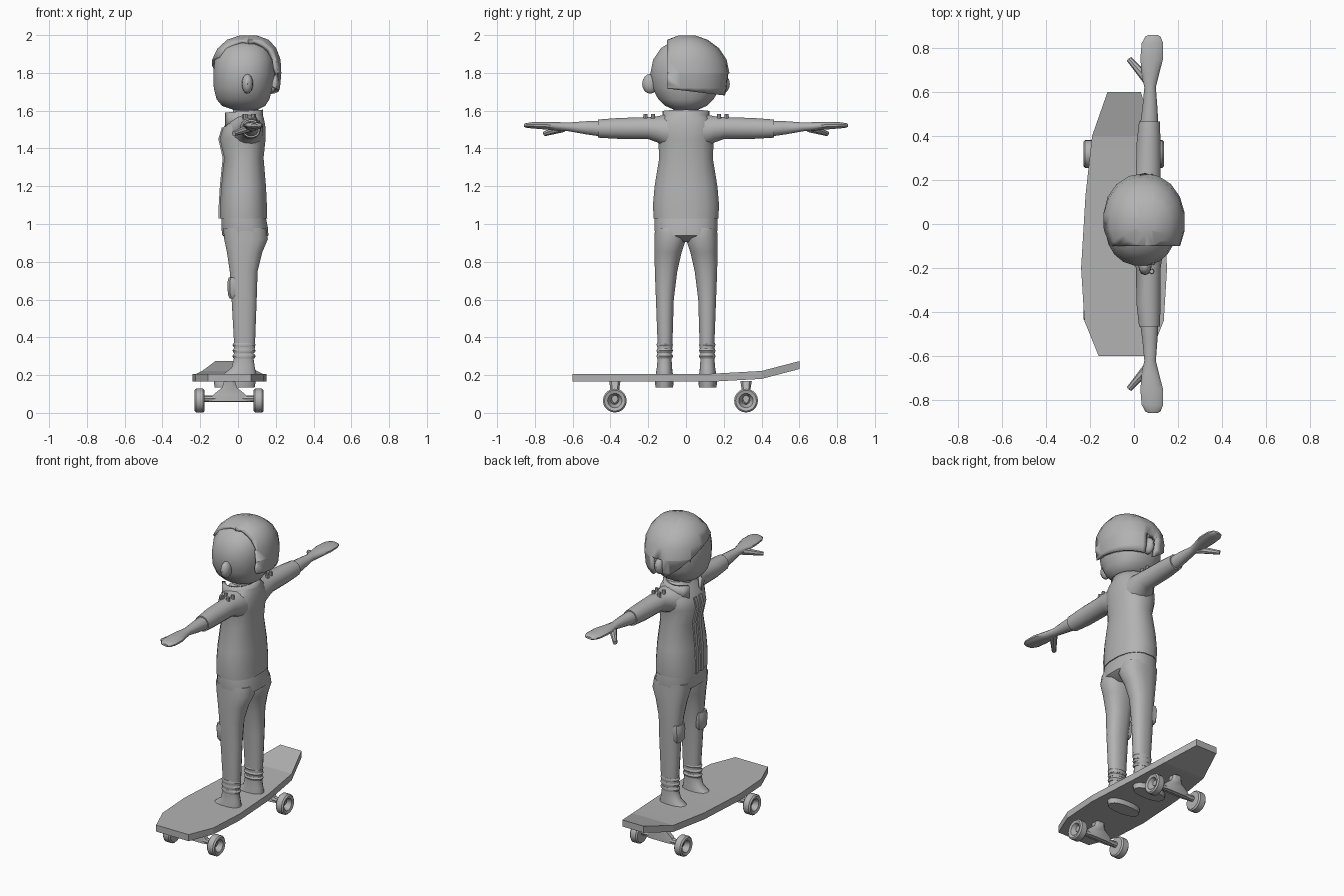
import bpy, bmesh, math
from mathutils import Vector

cube = bpy.data.objects.get("Cube")
if cube:
    bpy.data.objects.remove(cube, do_unlink=True)

GREY = (0.45, 0.45, 0.45, 1)
grey = bpy.data.materials.new("plain grey")
grey.use_nodes = True
grey.diffuse_color = GREY
grey.node_tree.nodes["Principled BSDF"].inputs["Base Color"].default_value = GREY


def finish(name, bm, mirror=False, angle=40, thickness=0):
    """Turn a bmesh into a named, shaded object, optionally mirrored across y."""
    bmesh.ops.recalc_face_normals(bm, faces=bm.faces)
    mesh = bpy.data.meshes.new(name)
    bm.to_mesh(mesh)
    bm.free()
    mesh.materials.append(grey)
    obj = bpy.data.objects.new(name, mesh)
    bpy.context.collection.objects.link(obj)
    bpy.ops.object.select_all(action="DESELECT")
    obj.select_set(True)
    bpy.context.view_layer.objects.active = obj
    bpy.ops.object.shade_smooth_by_angle(angle=math.radians(angle))
    if thickness:
        solid = obj.modifiers.new("thickness", "SOLIDIFY")
        solid.thickness = thickness
        solid.offset = -1
    if mirror:
        mod = obj.modifiers.new("mirror", "MIRROR")
        mod.use_axis = (False, True, False)
        mod.use_mirror_merge = False
    return obj


def loft_mesh(rings, axis="z", sides=16, power=1.0):
    """Skin rings given as (position, low u, high u, low v, high v)."""
    bm = bmesh.new()
    loops = []
    for t, u0, u1, v0, v1 in rings:
        loop = []
        for i in range(sides):
            a = math.tau * (i + 0.5) / sides
            c, s = math.cos(a), math.sin(a)
            u = (u0 + u1) / 2 + (u1 - u0) / 2 * math.copysign(abs(c) ** power, c)
            v = (v0 + v1) / 2 + (v1 - v0) / 2 * math.copysign(abs(s) ** power, s)
            loop.append(bm.verts.new((u, v, t) if axis == "z" else (u, t, v)))
        loops.append(loop)
    for low, high in zip(loops, loops[1:]):
        for i in range(sides):
            j = (i + 1) % sides
            bm.faces.new((low[i], low[j], high[j], high[i]))
    bm.faces.new(loops[0])
    bm.faces.new(loops[-1])
    return bm


def loft(name, rings, axis="z", sides=16, power=1.0, **options):
    return finish(name, loft_mesh(rings, axis, sides, power), **options)


def symmetric(rings):
    """Expand (z, back x, front x, half width) into full rings."""
    return [(z, x0, x1, -w, w) for z, x0, x1, w in rings]


def tube(name, start, end, r0, r1, sides=8, mirror=False):
    bm = bmesh.new()
    a, b = Vector(start), Vector(end)
    bmesh.ops.create_cone(bm, cap_ends=True, segments=sides, radius1=r0, radius2=r1,
                          depth=(b - a).length)
    turn = (b - a).to_track_quat("Z", "Y").to_matrix()
    for v in bm.verts:
        v.co = turn @ v.co + (a + b) / 2
    return finish(name, bm, mirror)


def ball(name, centre, size, mirror=False, sides=12):
    bm = bmesh.new()
    bmesh.ops.create_uvsphere(bm, u_segments=sides, v_segments=8, radius=1)
    for v in bm.verts:
        v.co = Vector(centre) + Vector(p * q for p, q in zip(v.co, size))
    return finish(name, bm, mirror)


# Skateboard deck with a raised tail
BOARD_X = -0.045
bm = bmesh.new()
rows = []
for y, w, z in [(-.6, .115, .165), (-.44, .18, .165), (-.2, .195, .165), (.13, .175, .165),
                (.4, .145, .18), (.6, .075, .232)]:
    rows.append([bm.verts.new((BOARD_X + sx * w, y, z + dz))
                 for sx, dz in ((-1, 0), (1, 0), (1, .042), (-1, .042))])
for a, b in zip(rows, rows[1:]):
    for i in range(4):
        j = (i + 1) % 4
        bm.faces.new((a[i], a[j], b[j], b[i]))
bm.faces.new(rows[0])
bm.faces.new(rows[-1])
finish("deck", bm, angle=5)

# Trucks and dished wheels
for end, y in (("front", -.377), ("rear", .318)):
    loft(end + "_truck_stem", [(.06, -.16, .07, y - .02, y + .02), (.1, -.13, .04, y - .022, y + .022),
                               (.135, -.085, -.005, y - .026, y + .026),
                               (.17, -.075, -.015, y - .032, y + .032)], sides=8, power=.6)
    tube(end + "_axle", (-.2, y, .075), (.11, y, .075), .018, .018)
    for side, sx in (("right", -1), ("left", 1)):
        bm = bmesh.new()
        rings = []
        for r, off in ((.012, .15), (.02, .14), (.038, .178), (.055, .183), (.063, .175),
                       (.063, .138), (.055, .13), (.012, .13)):
            rings.append([bm.verts.new((BOARD_X - .002 + sx * off, y + r * math.cos(a), .065 + r * math.sin(a)))
                          for a in (math.tau * k / 20 for k in range(20))])
        for a, b in zip(rings, rings[1:]):
            for k in range(20):
                m = (k + 1) % 20
                bm.faces.new((a[k], a[m], b[m], b[k]))
        bm.faces.new(rings[0])
        bm.faces.new(rings[-1])
        finish(end + "_" + side + "_wheel", bm)

# Legs, boots and knee pads
loft("legs", [(.34, -.02, .09, .072, .15), (.6, -.035, .1, .064, .16), (.75, -.045, .105, .045, .166),
              (.85, -.06, .13, .022, .168), (.92, -.075, .16, -.002, .168), (.98, -.08, .15, -.005, .166)],
     mirror=True, power=.85)
loft("pelvis", symmetric([(.905, -.04, .11, .1), (.94, -.085, .163, .165), (.98, -.09, .16, .17),
                          (1.03, -.09, .15, .168)]), power=.8)
loft("boots", [(.135, -.125, .09, .068, .162), (.165, -.13, .095, .064, .166), (.2, -.085, .1, .068, .162),
               (.24, -.035, .09, .073, .155), (.29, -.022, .083, .076, .151), (.36, -.022, .086, .073, .153)],
     mirror=True, power=.85)
for i, z in enumerate((.3, .33, .36)):
    loft("boot_cuffs_" + str(i + 1), [(z - .012, -.024, .088, .073, .153), (z, -.031, .095, .068, .157),
                                      (z + .011, -.024, .088, .073, .153)], mirror=True)
loft("knee_pads", [(.605, -.044, 0, .085, .14), (.625, -.055, .01, .072, .152),
                   (.69, -.058, .01, .068, .158), (.718, -.05, 0, .072, .152)],
     sides=8, power=.6, mirror=True)

# Jacket body with a raised front opening
body = [(1.03, -.096, .157, .174), (1.1, -.096, .155, .178), (1.2, -.09, .15, .169), (1.35, -.075, .137, .144),
        (1.45, -.098, .148, .15), (1.51, -.08, .148, .16), (1.56, -.045, .138, .13), (1.6, -.015, .125, .085)]
loft("jacket", symmetric(body), power=.85)
loft("jacket_opening", [(z, x0 - .008, x0 + .03, .012, .04) for z, x0, x1, w in body[:6]],
     sides=4, power=.3, mirror=True)

# Sleeves, forearms and hands
loft("sleeves", [(.09, -.06, .135, 1.39, 1.585), (.15, -.025, .13, 1.43, 1.572), (.2, .008, .122, 1.448, 1.567),
                 (.36, .01, .122, 1.45, 1.562), (.465, .022, .118, 1.456, 1.554)], axis="y", mirror=True)
loft("forearms_and_hands", [(.45, .026, .112, 1.462, 1.547), (.52, .036, .108, 1.472, 1.546),
                            (.62, .046, .1, 1.49, 1.538), (.68, .034, .115, 1.494, 1.54),
                            (.75, .027, .134, 1.5, 1.542), (.82, .033, .134, 1.506, 1.539),
                            (.85, .05, .122, 1.51, 1.534), (.858, .065, .107, 1.515, 1.529)],
     axis="y", sides=12, mirror=True)
tube("thumbs", (.065, .65, 1.51), (-.022, .748, 1.478), .024, .013, mirror=True)

# Shoulder studs
for i, (x, y) in enumerate(((.035, .175), (.085, .175), (.04, .215), (.08, .215))):
    tube("shoulder_studs_" + str(i + 1), (x, y, 1.55), (x, y, 1.583), .013, .01, mirror=True)

# Open collar and neck
bm = bmesh.new()
bands = []
for i in range(17):
    a = math.radians(-150 + 300 * i / 16)
    c, s = math.cos(a), math.sin(a)
    bands.append([bm.verts.new((.025 + r * c, (r + .018) * s, z + .008 * c))
                  for r, z in ((.11, 1.53 - .025 * abs(c)), (.107, 1.597))])
for a, b in zip(bands, bands[1:]):
    bm.faces.new((a[0], b[0], b[1], a[1]))
finish("collar", bm, thickness=.02)
tube("neck", (.04, 0, 1.54), (.04, 0, 1.66), .07, .065, sides=16)

# Head and ears
loft("head", symmetric([(1.603, -.02, .1, .06), (1.625, -.085, .145, .11), (1.66, -.115, .168, .148),
                        (1.72, -.13, .183, .18), (1.8, -.132, .195, .19), (1.87, -.125, .19, .176),
                        (1.93, -.095, .165, .135), (1.965, -.045, .115, .08), (1.975, 0, .07, .035)]),
     sides=20, power=.9)
ball("ears", (.05, .19, 1.742), (.03, .042, .052), mirror=True)

# Swept hair cap, trimmed by slanted planes with a notch round one ear
bm = loft_mesh([(1.66, -.125, .2, -.17, .205), (1.72, -.138, .225, -.2, .222), (1.8, -.143, .232, -.21, .23),
                (1.87, -.14, .228, -.2, .215), (1.93, -.11, .205, -.16, .175), (1.975, -.06, .165, -.1, .115),
                (1.998, .01, .1, -.04, .05)], sides=18, power=.95)


def cut(point, normal, remove=True):
    bmesh.ops.bisect_plane(bm, geom=bm.verts[:] + bm.edges[:] + bm.faces[:], plane_co=point,
                           plane_no=normal, clear_inner=remove)


cut((0, -.1, 0), (0, 1, 0))
cut((0, 0, 1.705), (0, .12, 1))
cut((0, 0, 1.774), (.64, .42, 1))
cut((.015, 0, 0), (1, 0, 0), False)
cut((.085, 0, 0), (1, 0, 0), False)
cut((0, 0, 1.8), (0, 0, 1), False)
notch = []
for f in bm.faces:
    c = f.calc_center_median()
    if .015 < c.x < .085 and c.y > .1 and c.z < 1.8:
        notch.append(f)
bmesh.ops.delete(bm, geom=notch, context="FACES")
finish("hair", bm, thickness=.025)
